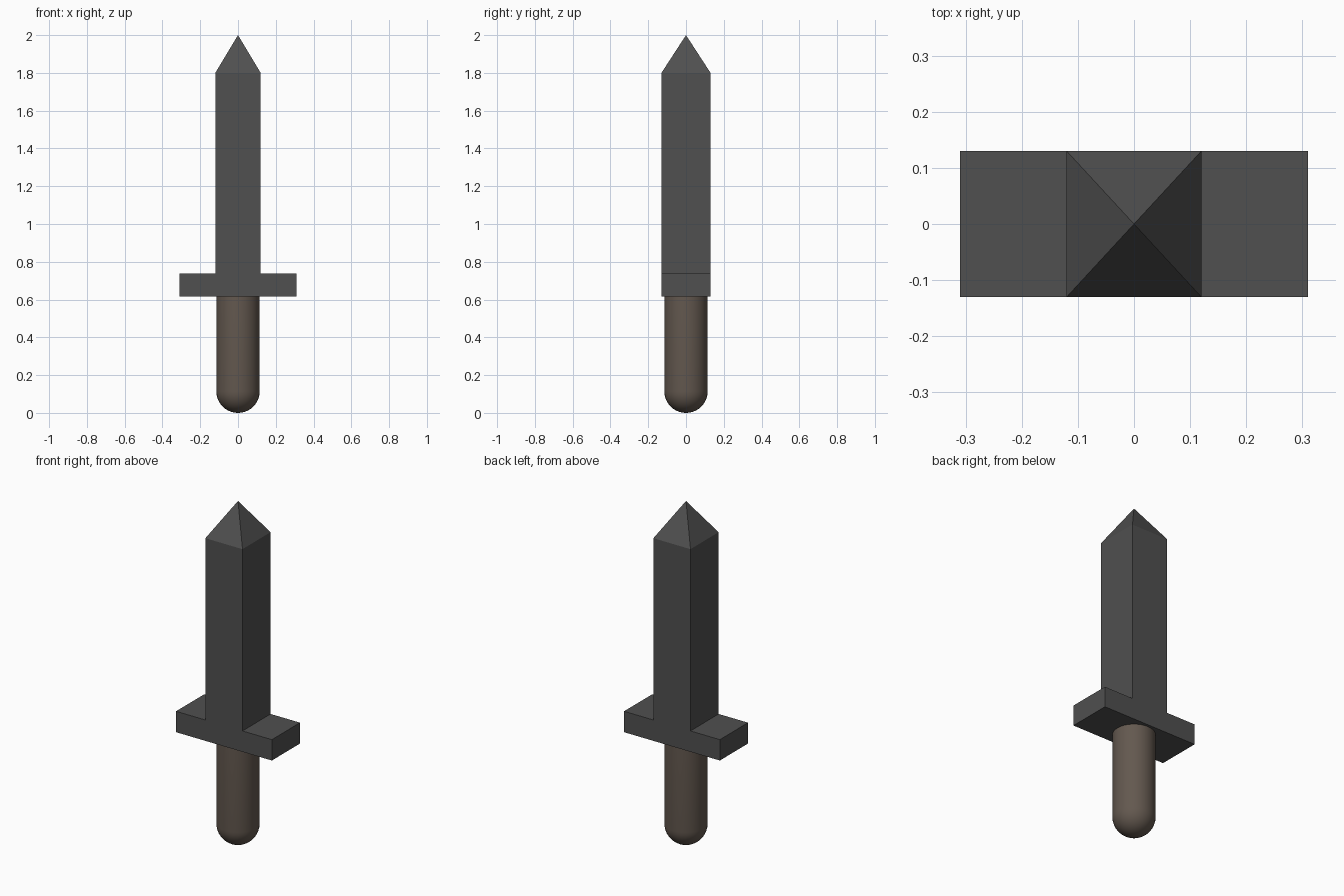
import bpy, bmesh
from math import sin, cos, pi
from mathutils import Vector

if "Cube" in bpy.data.objects:
    bpy.data.objects.remove(bpy.data.objects["Cube"])

GUARD_BOTTOM, GUARD_TOP = 0.615, 0.737
SHOULDER, TIP = 1.8, 2.0
HALF_BLADE, HALF_GUARD, HALF_DEPTH = 0.12, 0.31, 0.13
GRIP_R = 0.115


def make_object(name, bm, color):
    bmesh.ops.recalc_face_normals(bm, faces=bm.faces)
    mesh = bpy.data.meshes.new(name)
    bm.to_mesh(mesh)
    bm.free()
    obj = bpy.data.objects.new(name, mesh)
    bpy.context.collection.objects.link(obj)
    mat = bpy.data.materials.new(name + "_color")
    mat.diffuse_color = (*color, 1)
    mat.use_nodes = True
    mat.node_tree.nodes["Principled BSDF"].inputs["Base Color"].default_value = mat.diffuse_color
    mesh.materials.append(mat)
    return obj


# Blade and crossguard: one mirrored outline extruded front to back
half = [(HALF_GUARD, GUARD_BOTTOM), (HALF_GUARD, GUARD_TOP),
        (HALF_BLADE, GUARD_TOP), (HALF_BLADE, SHOULDER)]
outline = half + [(-x, z) for x, z in reversed(half)]
bm = bmesh.new()
face = bm.faces.new([bm.verts.new((x, -HALF_DEPTH, z)) for x, z in outline])
ext = bmesh.ops.extrude_face_region(bm, geom=[face], use_keep_orig=True)
bmesh.ops.translate(bm, vec=Vector((0, 2 * HALF_DEPTH, 0)),
                    verts=[g for g in ext["geom"] if isinstance(g, bmesh.types.BMVert)])

# Pointed tip: top face pulled up into a pyramid
top = max(bm.faces, key=lambda f: f.calc_center_median().z)
poked = bmesh.ops.poke(bm, faces=[top])
poked["verts"][0].co = (0, 0, TIP)
make_object("blade_and_guard", bm, (0.08, 0.08, 0.08))

# Grip: round-bottomed profile spun around z
steps = 10
profile = [(GRIP_R * sin(a), GRIP_R * (1 - cos(a)))
           for a in (pi / 2 * i / steps for i in range(steps + 1))]
profile += [(GRIP_R, GUARD_BOTTOM), (0, GUARD_BOTTOM)]
bm = bmesh.new()
verts = [bm.verts.new((r, 0, z)) for r, z in profile]
edges = [bm.edges.new(pair) for pair in zip(verts, verts[1:])]
bmesh.ops.spin(bm, geom=verts + edges, cent=(0, 0, 0), axis=(0, 0, 1),
               angle=2 * pi, steps=32, use_duplicate=False)
bmesh.ops.remove_doubles(bm, verts=bm.verts, dist=1e-4)
grip = make_object("grip", bm, (0.125, 0.098, 0.078))

bpy.context.view_layer.objects.active = grip
grip.select_set(True)
bpy.ops.object.shade_smooth_by_angle()
